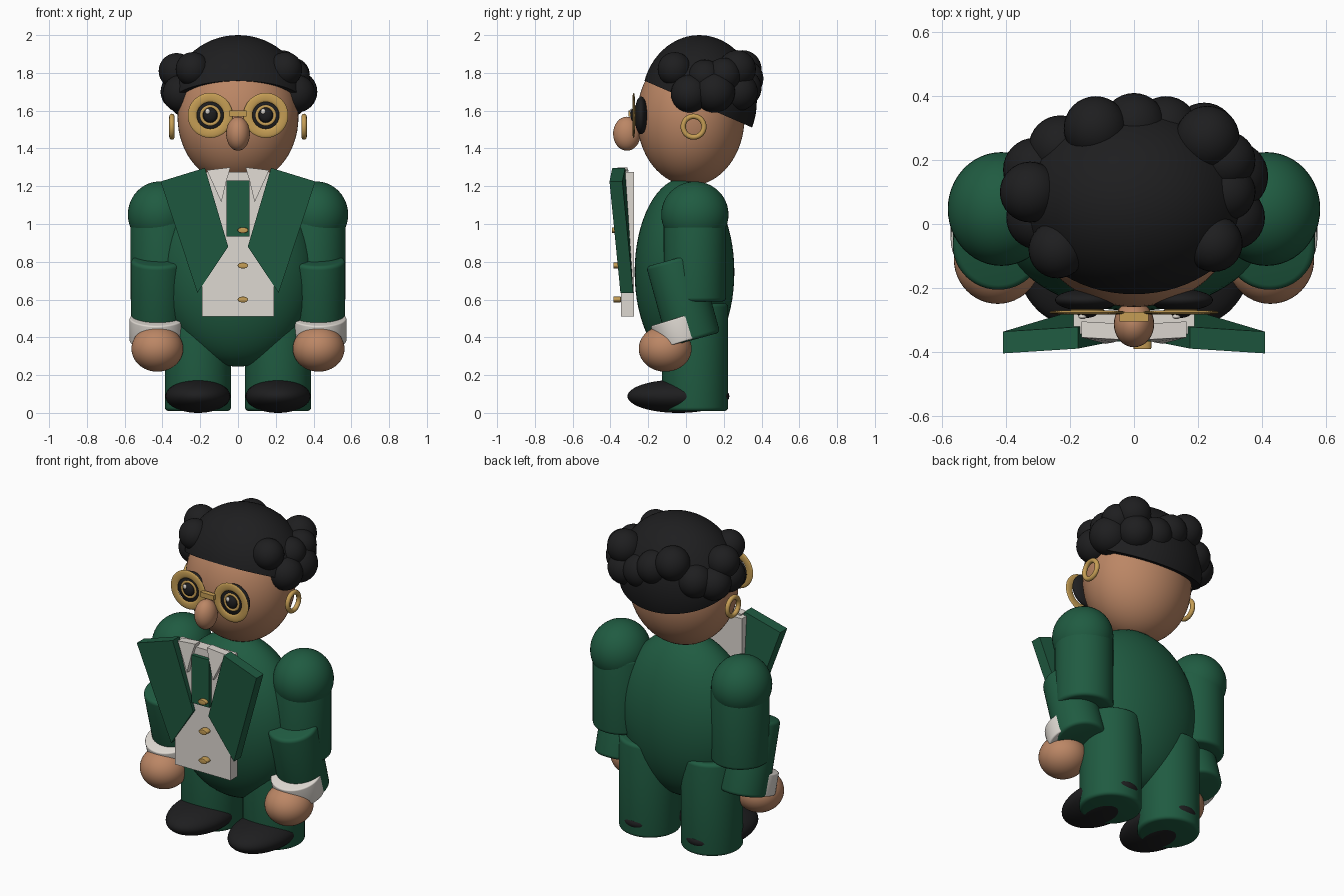
import bpy, bmesh, math
from mathutils import Vector, Matrix

cube = bpy.data.objects.get("Cube")
if cube:
    bpy.data.objects.remove(cube, do_unlink=True)


def material(name, rgb):
    m = bpy.data.materials.new(name)
    m.use_nodes = True
    col = (*rgb, 1.0)
    m.diffuse_color = col
    b = next(n for n in m.node_tree.nodes if n.type == 'BSDF_PRINCIPLED')
    b.inputs["Base Color"].default_value = col
    b.inputs["Roughness"].default_value = 0.6
    return m


GREEN = material("suit_green", (0.014, 0.105, 0.053))
SKIN = material("skin_brown", (0.50, 0.24, 0.13))
BLACK = material("soft_black", (0.013, 0.013, 0.014))
WHITE = material("shirt_white", (0.73, 0.69, 0.64))
GOLD = material("gold", (0.56, 0.34, 0.09))


def finish(name, bm, mat, smooth=True):
    bmesh.ops.recalc_face_normals(bm, faces=bm.faces)
    me = bpy.data.meshes.new(name)
    bm.to_mesh(me)
    bm.free()
    me.materials.append(mat)
    ob = bpy.data.objects.new(name, me)
    bpy.context.collection.objects.link(ob)
    if smooth:
        bpy.ops.object.select_all(action='DESELECT')
        ob.select_set(True)
        bpy.context.view_layer.objects.active = ob
        bpy.ops.object.shade_smooth_by_angle(angle=math.radians(40))
    return ob


def place(loc, scale=(1, 1, 1), rot=(0, 0, 0)):
    return Matrix.LocRotScale(Vector(loc), Matrix.Rotation(rot[0], 3, 'X') @
                              Matrix.Rotation(rot[1], 3, 'Y'), Vector(scale))


def ball(name, loc, radii, mat, segs=48, cut=None):
    bm = bmesh.new()
    bmesh.ops.create_uvsphere(bm, u_segments=segs, v_segments=segs // 2, radius=1,
                              matrix=place(loc, radii))
    if cut:
        geom = bm.verts[:] + bm.edges[:] + bm.faces[:]
        bmesh.ops.bisect_plane(bm, geom=geom, plane_co=cut[0], plane_no=cut[1], clear_inner=True)
        bmesh.ops.holes_fill(bm, edges=[e for e in bm.edges if e.is_boundary])
    return finish(name, bm, mat)


def tube(name, loc, r, height, mat, rot=(0, 0, 0), squash=1, bevel=0.02):
    bm = bmesh.new()
    bmesh.ops.create_cone(bm, cap_ends=True, segments=48, radius1=r, radius2=r, depth=height)
    rims = [e for e in bm.edges if any(len(f.verts) > 4 for f in e.link_faces)]
    bmesh.ops.bevel(bm, geom=rims, offset=bevel, segments=4, profile=0.5, affect='EDGES')
    bm.transform(place(loc, (1, squash, 1), rot))
    return finish(name, bm, mat)


def ring(name, loc, major, minor, mat, rot, flat=1.0):
    bm = bmesh.new()
    n, k = 48, 12
    rows = []
    for i in range(n):
        a = math.tau * i / n
        row = []
        for j in range(k):
            b = math.tau * j / k
            d = major + minor * math.cos(b)
            row.append(bm.verts.new((d * math.cos(a), d * math.sin(a), flat * minor * math.sin(b))))
        rows.append(row)
    for i in range(n):
        for j in range(k):
            p, q = rows[i], rows[(i + 1) % n]
            bm.faces.new((p[j], q[j], q[(j + 1) % k], p[(j + 1) % k]))
    bm.transform(place(loc, rot=rot))
    return finish(name, bm, mat)


def slab(name, outline, depth, mat):
    """Prism from front points (x, y, z), thickened backwards."""
    bm = bmesh.new()
    front = [bm.verts.new(p) for p in outline]
    back = [bm.verts.new((x, y + depth, z)) for x, y, z in outline]
    n = len(front)
    bm.faces.new(front)
    bm.faces.new(back[::-1])
    for i in range(n):
        j = (i + 1) % n
        bm.faces.new((front[i], front[j], back[j], back[i]))
    return finish(name, bm, mat, smooth=False)


def box(name, x, z0, z1, y0, y1, mat):
    pts = [(-x, y0, z0), (x, y0, z0), (x, y0, z1), (-x, y0, z1)]
    return slab(name, pts, y1 - y0, mat)


QUARTER = math.pi / 2

# Body and head
ball("torso", (0, -0.008, 0.745), (0.41, 0.264, 0.5), GREEN, 64)
ball("head", (0, 0.025, 1.565), (0.32, 0.285, 0.362), SKIN, 64)
ball("nose", (0, -0.313, 1.478), (0.063, 0.073, 0.09), SKIN, 32)

# Hair cap sliced along a slope, with curls around it
ball("hair_cap", (0, 0.07, 1.65), (0.36, 0.305, 0.35), BLACK, 64,
     cut=((0, 0.03, 1.65), (0, 0.4, 0.92)))
curls = [(-0.325, 0.10, 1.81, 0.095), (-0.30, 0.02, 1.69, 0.10), (-0.24, -0.08, 1.82, 0.09),
         (0.25, -0.06, 1.82, 0.09), (0.31, 0.02, 1.69, 0.10), (0.29, 0.10, 1.78, 0.09),
         (0.31, 0.15, 1.70, 0.11), (0.29, 0.20, 1.79, 0.09), (0.23, 0.27, 1.82, 0.10),
         (0.22, 0.28, 1.70, 0.10), (0.10, 0.30, 1.72, 0.10), (0.0, 0.31, 1.77, 0.10),
         (-0.12, 0.30, 1.82, 0.10), (-0.23, 0.24, 1.72, 0.10), (-0.31, 0.17, 1.70, 0.10)]
for i, (x, y, z, r) in enumerate(curls):
    ball(f"hair_curl_{i + 1}", (x, y, z), (r, r, r), BLACK, 32)

# Shirt front, tie and buttons
box("shirt_front", 0.19, 0.51, 1.275, -0.345, -0.275, WHITE)
box("tie", 0.06, 0.935, 1.23, -0.368, -0.34, GREEN)
for i, (z, y) in enumerate([(0.6, -0.365), (0.78, -0.365), (0.967, -0.372)]):
    tube(f"button_{i + 1}", (0.026, y, z), 0.028, 0.04, GOLD, (QUARTER, 0, 0), 0.55, 0.004)
box("glasses_bridge", 0.045, 1.57, 1.6, -0.305, -0.275, GOLD)

# Everything paired
for side, s in (("left", 1), ("right", -1)):
    # Legs and shoes
    tube(f"{side}_leg", (s * 0.212, 0.048, 0.295), 0.175, 0.57, GREEN)
    ball(f"{side}_shoe", (s * 0.212, -0.04, 0.088), (0.172, 0.27, 0.088), BLACK)

    # Arm, cuff and hand
    ball(f"{side}_shoulder", (s * 0.415, 0.047, 1.05), (0.168, 0.178, 0.175), GREEN)
    tube(f"{side}_upper_arm", (s * 0.405, 0.047, 0.82), 0.165, 0.46, GREEN)
    tube(f"{side}_forearm", (s * 0.425, -0.015, 0.60), 0.142, 0.44, GREEN, (0.27, 0, 0))
    tube(f"{side}_cuff", (s * 0.43, -0.03, 0.44), 0.144, 0.13, WHITE, (0.3, 0, 0), 1, 0.008)
    ball(f"{side}_hand", (s * 0.427, -0.11, 0.34), (0.137, 0.14, 0.122), SKIN)

    # Lapel and collar wing
    slab(f"{side}_lapel", [(s * 0.41, -0.405, 1.225), (s * 0.175, -0.39, 1.297),
                           (s * 0.052, -0.365, 0.88), (s * 0.215, -0.347, 0.635)], 0.068, GREEN)
    slab(f"{side}_collar", [(s * 0.165, -0.355, 1.285), (s * 0.04, -0.362, 1.3),
                            (s * 0.062, -0.37, 1.225), (s * 0.088, -0.375, 1.115)], 0.05, WHITE)

    # Eye and glasses
    x = s * 0.147
    ball(f"{side}_eye", (x, -0.238, 1.575), (0.1, 0.034, 0.1), BLACK)
    ring(f"{side}_glasses_rim", (x, -0.277, 1.575), 0.095, 0.024, GOLD, (QUARTER, 0, 0), 0.25)
    ring(f"{side}_iris_ring", (x, -0.272, 1.575), 0.047, 0.008, GOLD, (QUARTER, 0, 0), 0.6)
    ball(f"{side}_pupil", (x, -0.272, 1.577), (0.036, 0.022, 0.04), BLACK, 24)
    ball(f"{side}_eye_glint", (x - 0.014, -0.29, 1.596), (0.013, 0.008, 0.015), WHITE, 16)

    # Hoop earring
    ring(f"{side}_earring", (s * 0.35, 0.04, 1.515), 0.055, 0.014, GOLD, (0, QUARTER, 0))
